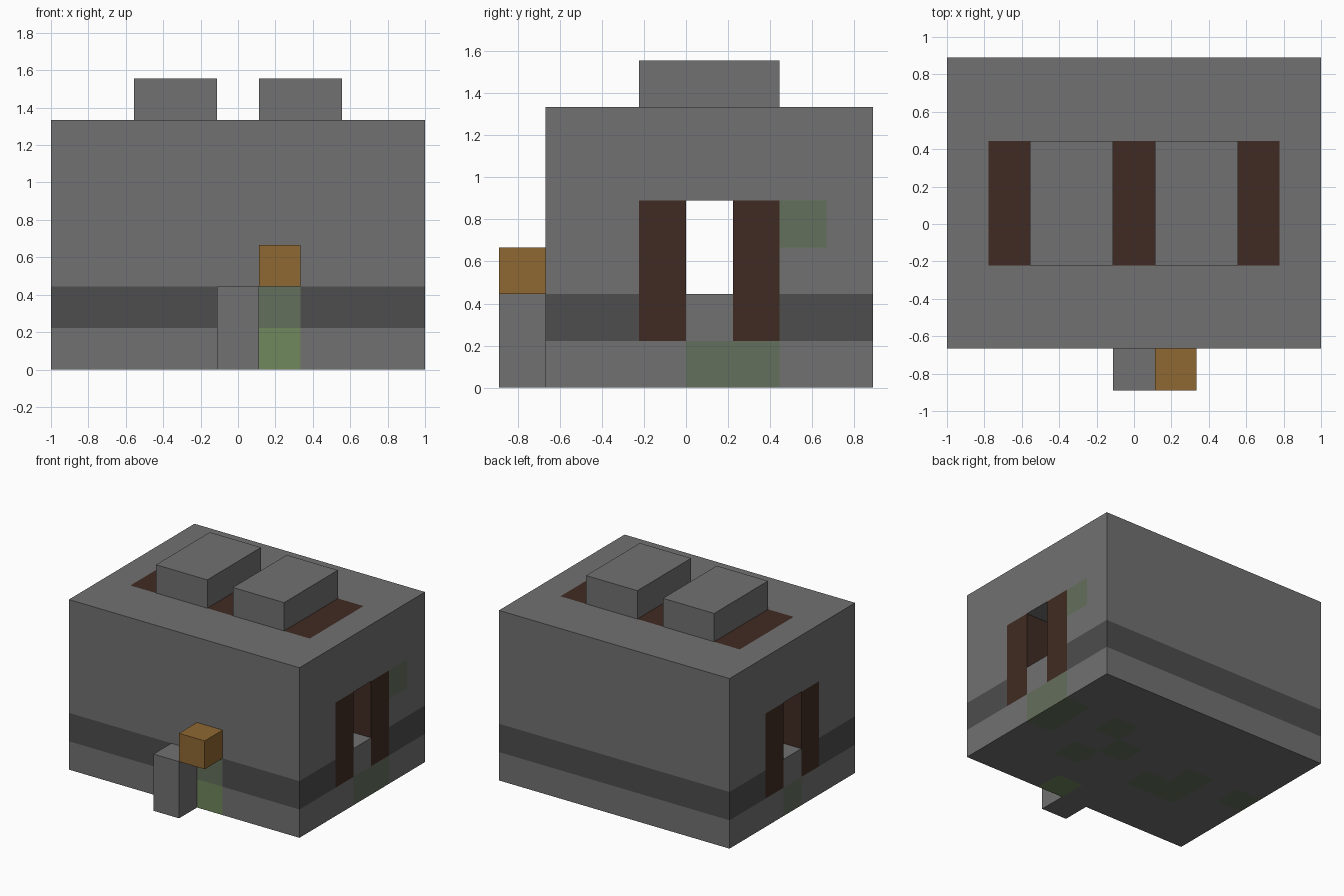
import bpy
import bmesh
from math import radians
from mathutils import Vector

if "Cube" in bpy.data.objects:
    bpy.data.objects.remove(bpy.data.objects["Cube"])

U = 2 / 9  # edge length of one building block
ORIGIN = Vector((-1, -4 * U, 0))

COLOURS = {
    "stone": (0.165, 0.165, 0.165),
    "dark_stone": (0.074, 0.074, 0.074),
    "dark_timber": (0.051, 0.024, 0.016),
    "amber": (0.275, 0.138, 0.032),
    "moss": (0.127, 0.162, 0.107),
    "bright_moss": (0.162, 0.246, 0.109),
}
NAMES = list(COLOURS)
MATERIALS = []
for name, rgb in COLOURS.items():
    mat = bpy.data.materials.new(name)
    mat.use_nodes = True
    mat.diffuse_color = (*rgb, 1)
    mat.node_tree.nodes["Principled BSDF"].inputs["Base Color"].default_value = (*rgb, 1)
    MATERIALS.append(mat)


def block_part(name, low, high, paint):
    """Stack blocks from low up to high; paint gives each colour, or None for a gap."""
    cells = {}
    for i in range(low[0], high[0]):
        for j in range(low[1], high[1]):
            for k in range(low[2], high[2]):
                colour = paint(i, j, k)
                if colour:
                    cells[i, j, k] = NAMES.index(colour)

    bm = bmesh.new()
    for cell, colour in cells.items():
        for axis in range(3):
            for side in (0, 1):
                step = [0, 0, 0]
                step[axis] = 2 * side - 1
                if tuple(c + s for c, s in zip(cell, step)) in cells:
                    continue
                a, b = (axis + 1) % 3, (axis + 2) % 3
                ring = ((0, 0), (1, 0), (1, 1), (0, 1))
                verts = []
                for u, v in (ring if side else reversed(ring)):
                    p = Vector(cell)
                    p[axis] += side
                    p[a] += u
                    p[b] += v
                    verts.append(bm.verts.new(ORIGIN + p * U))
                bm.faces.new(verts).material_index = colour
    # Join the block faces into broad flat panels of one colour
    bmesh.ops.remove_doubles(bm, verts=bm.verts, dist=U / 100)
    bmesh.ops.dissolve_limit(bm, angle_limit=radians(1), verts=bm.verts,
                             edges=bm.edges, delimit={"MATERIAL"})
    mesh = bpy.data.meshes.new(name)
    bm.to_mesh(mesh)
    bm.free()
    for mat in MATERIALS:
        mesh.materials.append(mat)
    obj = bpy.data.objects.new(name, mesh)
    bpy.context.collection.objects.link(obj)
    return obj


def plain(colour):
    return lambda i, j, k: colour


MOSSY = {(8, 5), (8, 4), (6, 5), (5, 4), (6, 3), (3, 3), (2, 3), (2, 4), (0, 4)}


def paint_foundation(i, j, k):
    if (i, j) == (5, 1):
        return "bright_moss"
    return "moss" if (i, j) in MOSSY else "stone"


def paint_band(i, j, k):
    if (i, j) == (5, 1):
        return "moss"
    if j in (3, 5):
        return "dark_timber"
    return "stone" if j == 4 else "dark_stone"


def paint_walls(i, j, k):
    if k < 4 and j == 4:
        return None  # passage from side to side
    if k < 4 and j in (3, 5):
        return "dark_timber"
    return "moss" if (i, j, k) == (8, 6, 3) else "stone"


def paint_roof(i, j, k):
    return "dark_timber" if i in (1, 4, 7) and 3 <= j <= 5 else "stone"


# Main building, from the ground up
block_part("foundation", (0, 1, 0), (9, 8, 1), paint_foundation)
block_part("dark_band", (0, 1, 1), (9, 8, 2), paint_band)
block_part("walls", (0, 1, 2), (9, 8, 5), paint_walls)
block_part("roof", (0, 1, 5), (9, 8, 6), paint_roof)

# Raised blocks on the roof
for name, x in (("right_roof_block", 2), ("left_roof_block", 5)):
    block_part(name, (x, 3, 6), (x + 2, 6, 7), plain("stone"))

# Pillar and lantern at the front
block_part("front_pillar", (4, 0, 0), (5, 1, 2), plain("stone"))
block_part("front_lantern", (5, 0, 2), (6, 1, 3), plain("amber"))
